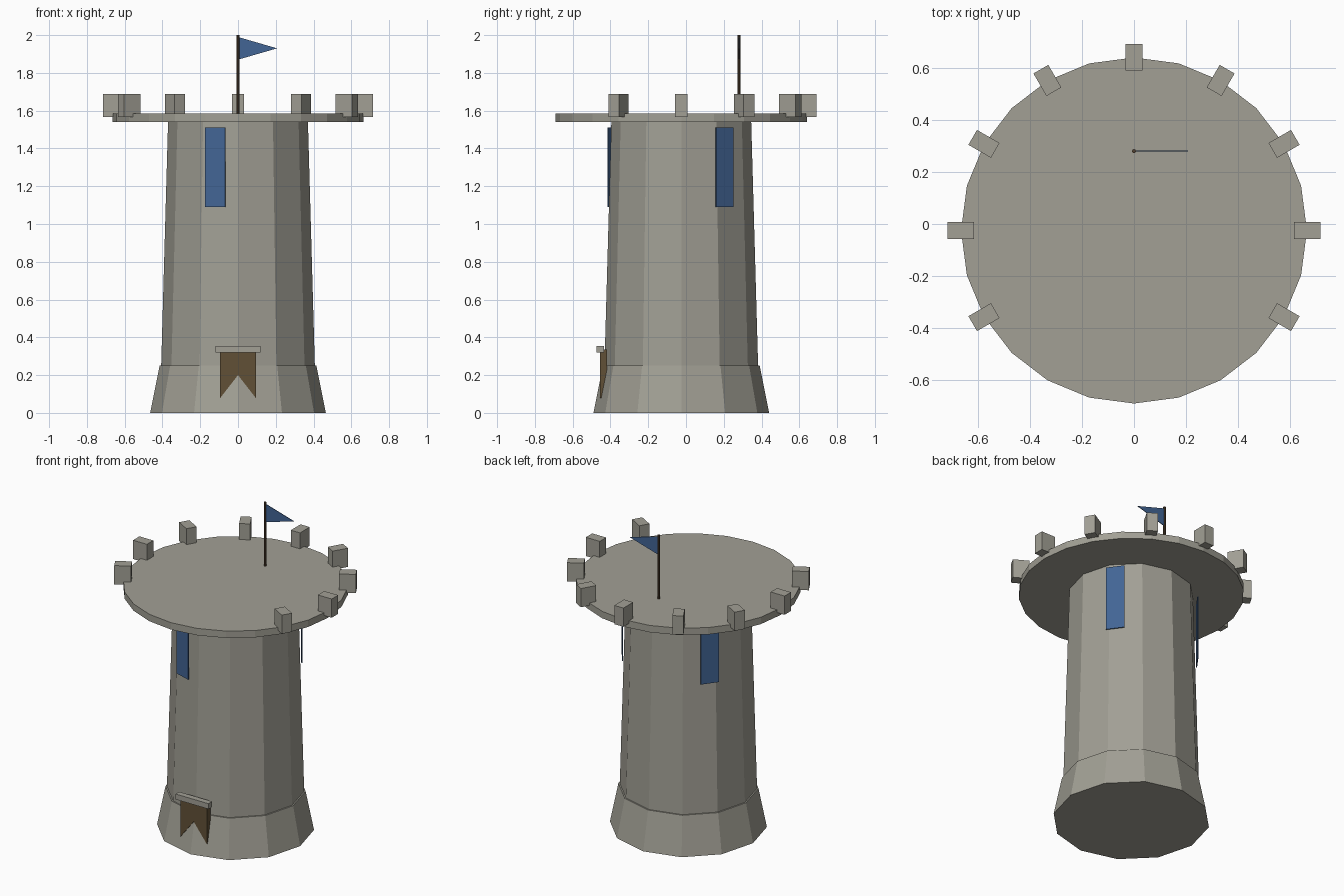
import bpy, bmesh
from math import sin, cos, radians
from mathutils import Matrix, Vector

cube = bpy.data.objects.get("Cube")
if cube:
    bpy.data.objects.remove(cube, do_unlink=True)

CY = -0.025  # tower axis offset in y


def material(name, rgb):
    m = bpy.data.materials.new(name)
    m.use_nodes = True
    m.diffuse_color = (*rgb, 1)
    m.node_tree.nodes["Principled BSDF"].inputs["Base Color"].default_value = (*rgb, 1)
    return m


STONE = material("warm grey stone", (0.36, 0.35, 0.30))
BLUE = material("blue cloth", (0.055, 0.13, 0.30))
BROWN = material("brown cloth", (0.12, 0.08, 0.037))
WOOD = material("dark wood", (0.09, 0.055, 0.03))


def finish(bm, name, mat):
    bmesh.ops.recalc_face_normals(bm, faces=bm.faces)
    mesh = bpy.data.meshes.new(name)
    bm.to_mesh(mesh)
    bm.free()
    mesh.materials.append(mat)
    ob = bpy.data.objects.new(name, mesh)
    bpy.context.collection.objects.link(ob)
    return ob


def drum(name, mat, sides, r_low, r_high, z_low, z_high, y=CY):
    """Flat-sided tapered cylinder with a corner on the x axis."""
    bm = bmesh.new()
    rings = []
    for r, z in ((r_low, z_low), (r_high, z_high)):
        angles = [radians(360 * i / sides) for i in range(sides)]
        rings.append([bm.verts.new((r * cos(a), y + r * sin(a), z)) for a in angles])
    for i in range(sides):
        j = (i + 1) % sides
        bm.faces.new((rings[0][i], rings[0][j], rings[1][j], rings[1][i]))
    bm.faces.new(rings[0])
    bm.faces.new(rings[1])
    return finish(bm, name, mat)


def box(name, mat, size, centre, angle=0):
    """Box turned about the tower axis; centre is (radial, tangential, z)."""
    bm = bmesh.new()
    bmesh.ops.create_cube(bm, size=1)
    place = (Matrix.Translation((0, CY, 0)) @ Matrix.Rotation(radians(angle), 4, 'Z')
             @ Matrix.Translation(centre) @ Matrix.Diagonal((*size, 1)))
    bm.transform(place)
    return finish(bm, name, mat)


def panel(name, mat, outline, y_front, y_back):
    """Extrude an x-z outline along y."""
    bm = bmesh.new()
    face = bm.faces.new([bm.verts.new((x, y_front, z)) for x, z in outline])
    out = bmesh.ops.extrude_face_region(bm, geom=[face])
    moved = [v for v in out["geom"] if isinstance(v, bmesh.types.BMVert)]
    bmesh.ops.translate(bm, verts=moved, vec=Vector((0, y_back - y_front, 0)))
    return finish(bm, name, mat)


# Tower body
drum("tower_base", STONE, 12, 0.465, 0.415, 0, 0.25)
drum("tower_shaft", STONE, 12, 0.407, 0.37, 0.24, 1.55)
drum("top_platform", STONE, 24, 0.665, 0.665, 1.54, 1.585)

# Battlements around the rim, with a gap at the front
for angle in range(-30, 211, 30):
    box("battlement", STONE, (0.1, 0.066, 0.122), (0.666, 0, 1.628), angle)

# Tall hangings just off the shaft
for angle in (36, 144, 252):
    box("window_panel", BLUE, (0.006, 0.113, 0.42), (0.39, 0, 1.30), angle)

# Swallow-tailed banner and its rail
panel("banner", BROWN, [(-0.095, 0.335), (-0.095, 0.078), (0, 0.2),
                        (0.095, 0.078), (0.095, 0.335)], -0.456, -0.417)
box("banner_rail", STONE, (0.038, 0.236, 0.035), (0.429, 0, 0.337), 270)

# Flag and pole
drum("flag_pole", WOOD, 8, 0.008, 0.008, 1.57, 2.0, 0.28)
panel("flag", BLUE, [(0, 1.99), (0, 1.87), (0.207, 1.93)], 0.278, 0.282)
